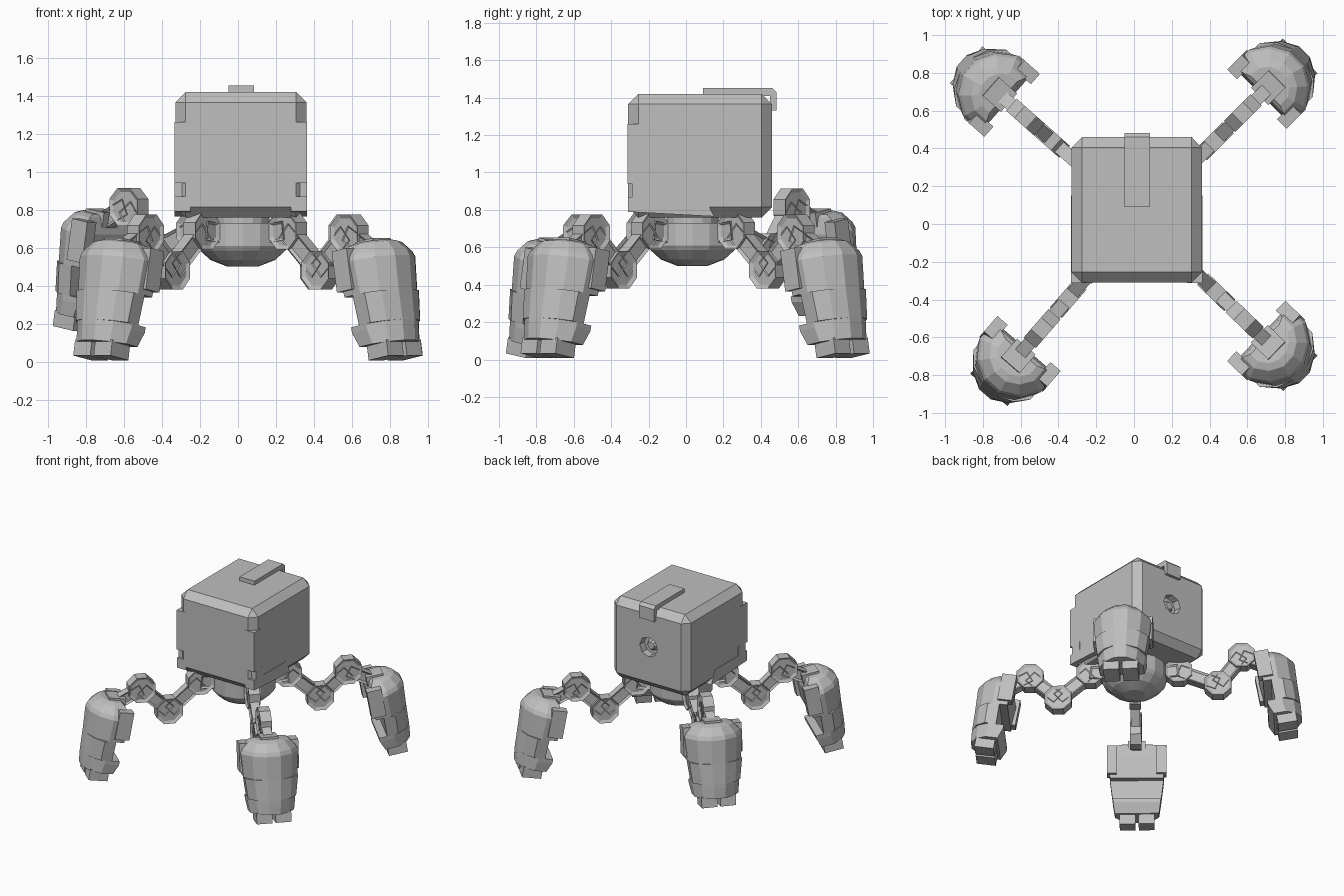
import bpy, bmesh
from math import radians, pi, atan2, hypot
from mathutils import Matrix, Vector

if "Cube" in bpy.data.objects:
    bpy.data.objects.remove(bpy.data.objects["Cube"], do_unlink=True)

grey = bpy.data.materials.new("plain_grey")
grey.use_nodes = True
shade = (0.52, 0.52, 0.52, 1)
grey.diffuse_color = shade
grey.node_tree.nodes["Principled BSDF"].inputs["Base Color"].default_value = shade

HUB = Matrix.Translation((0.025, 0.035, 0))


def finish(name, bm, matrix=Matrix()):
    bmesh.ops.remove_doubles(bm, verts=bm.verts, dist=0.0005)
    bmesh.ops.recalc_face_normals(bm, faces=bm.faces)
    mesh = bpy.data.meshes.new(name)
    bm.to_mesh(mesh)
    bm.free()
    mesh.materials.append(grey)
    obj = bpy.data.objects.new(name, mesh)
    obj.matrix_world = matrix
    bpy.context.collection.objects.link(obj)
    return obj


def box(name, lo, hi, matrix=Matrix(), bevel=0.0, recess=None):
    lo, hi = Vector(lo), Vector(hi)
    bm = bmesh.new()
    bmesh.ops.create_cube(bm, size=1)
    bmesh.ops.scale(bm, verts=bm.verts, vec=hi - lo)
    bmesh.ops.translate(bm, verts=bm.verts, vec=(lo + hi) / 2)
    if bevel:
        bmesh.ops.bevel(bm, geom=bm.edges[:], offset=bevel, segments=1, affect='EDGES')
    if recess:
        sink_sides(bm, recess)
    return finish(name, bm, matrix)


def sink_sides(bm, border):
    bm.normal_update()
    sides = [f for f in bm.faces if abs(f.normal.y) > 0.9]
    bmesh.ops.inset_individual(bm, faces=sides, thickness=border, depth=-0.012)


def disc(name, r, z, radius, width, matrix):
    # Octagonal joint lying across the leg, with sunken caps
    bm = bmesh.new()
    bmesh.ops.create_cone(bm, cap_ends=True, segments=8, radius1=radius, radius2=radius, depth=width)
    bmesh.ops.rotate(bm, verts=bm.verts, matrix=Matrix.Rotation(pi / 8, 3, 'Z'))
    bmesh.ops.rotate(bm, verts=bm.verts, matrix=Matrix.Rotation(pi / 2, 3, 'X'))
    bmesh.ops.translate(bm, verts=bm.verts, vec=(r, 0, z))
    sink_sides(bm, 0.022)
    return finish(name, bm, matrix)


def link(name, a, b, height, width, matrix):
    # Bar between two joints, with a groove on each side
    dx, dz = b[0] - a[0], b[1] - a[1]
    turn = Matrix.Translation((a[0], 0, a[1])) @ Matrix.Rotation(-atan2(dz, dx), 4, 'Y')
    return box(name, (0, -width / 2, -height / 2), (hypot(dx, dz), width / 2, height / 2),
               matrix @ turn, recess=0.02)


def loft(name, rings, matrix):
    bm = bmesh.new()
    loops = [[bm.verts.new(p) for p in ring] for ring in rings]
    n = len(loops[0])
    for low, high in zip(loops, loops[1:]):
        for i in range(n):
            bm.faces.new((low[i], low[(i + 1) % n], high[(i + 1) % n], high[i]))
    bm.faces.new(loops[0])
    bm.faces.new(loops[-1])
    return finish(name, bm, matrix)


def lathe(name, profile, sides, matrix):
    bm = bmesh.new()
    verts = [bm.verts.new((r, 0, z)) for r, z in profile]
    edges = [bm.edges.new(pair) for pair in zip(verts, verts[1:])]
    bmesh.ops.spin(bm, geom=verts + edges, axis=(0, 0, 1), cent=(0, 0, 0),
                   steps=sides, angle=2 * pi)
    return finish(name, bm, matrix)


# Body: chamfered box with a round port sunk into the back
body = box("body", (-0.33, -0.31, 0.76), (0.36, 0.46, 1.42), bevel=0.055)
port = Matrix.Translation((0.015, 0.46, 1.1)) @ Matrix.Rotation(pi / 2, 4, 'X')
cut = bmesh.new()
bmesh.ops.create_cone(cut, cap_ends=True, segments=8, radius1=0.08, radius2=0.08, depth=0.12)
cutter = finish("port_cutter", cut, port)
cutter.hide_render = True
hole = body.modifiers.new("port", 'BOOLEAN')
hole.operation = 'DIFFERENCE'
hole.solver = 'EXACT'
hole.object = cutter
bpy.context.view_layer.objects.active = body
bpy.ops.object.modifier_apply(modifier="port")
bpy.data.objects.remove(cutter, do_unlink=True)
lathe("port_core", [(0, -0.03), (0.03, -0.03), (0.05, -0.062)], 8,
      port @ Matrix.Rotation(pi, 4, 'X'))

# Corner guards and lower side skirts
for side, outer, inner in (("right", -0.333, -0.25), ("left", 0.363, 0.28)):
    x0, x1 = sorted((outer, inner))
    box(side + "_corner_guard", (x0, -0.313, 0.94), (x1, -0.22, 1.26))
    box(side + "_lower_corner", (x0, -0.29, 0.8), (x1, -0.2, 0.94))
    rings = [[(x, y, z) for y, z in ((-0.31, 0.79), (0.15, 0.765), (0.1, 0.87), (-0.31, 0.87))]
             for x in (x0, x1)]
    loft(side + "_skirt", rings, Matrix())

# Top hatch that folds over the back edge
hatch = [(0.09, 1.41), (0.09, 1.452), (0.46, 1.452), (0.483, 1.43), (0.483, 1.33),
         (0.45, 1.33), (0.45, 1.41)]
loft("top_hatch", [[(x, y, z) for y, z in hatch] for x in (-0.05, 0.085)], Matrix())

# Hub that carries the legs
lathe("hub", [(0, 0.78), (0.14, 0.78), (0.14, 0.73), (0.24, 0.73), (0.24, 0.61),
              (0.225, 0.585), (0.17, 0.535), (0.08, 0.5), (0, 0.5)], 16, HUB)


def foot_ring(w, near, far, half):
    # Flat inner wall and rounded outer wall
    span = far - near
    side = [(near, half), (near + span * 0.45, half), (near + span * 0.8, half * 0.7),
            (far, half * 0.25)]
    return [(u, t, w) for u, t in side] + [(u, -t, w) for u, t in reversed(side)]


def leg(name, angle, lift=0.0, reach=0.0):
    m = HUB @ Matrix.Rotation(radians(angle), 4, 'Z')
    hip = (0.33, 0.69)
    knee = (0.57 + lift * 0.35, 0.48 + lift * 0.6)
    ankle = (0.78 + lift * 0.13, 0.675 + lift * 0.9)
    ankle_out = (0.97 + reach, 0.57 + lift)
    for part, spot in (("hip", hip), ("knee", knee), ("ankle", ankle)):
        disc(f"{name}_{part}", *spot, 0.108, 0.085, m)
    link(name + "_hip_mount", (0.18, 0.67), hip, 0.1, 0.08, m)
    link(name + "_upper_link", hip, knee, 0.1, 0.07, m)
    link(name + "_lower_link", knee, ankle, 0.1, 0.07, m)
    link(name + "_foot_link", ankle, ankle_out, 0.09, 0.07, m)

    # Foot: stepped tapering shell leaning outwards
    f = m @ Matrix.Translation((0.87 + reach, 0, 0.55 + lift)) @ Matrix.Rotation(radians(-10), 4, 'Y')
    steps = [(0.06, 0.07, 0.2, 0.11), (0.045, 0.05, 0.24, 0.15), (-0.01, 0.03, 0.285, 0.2),
             (-0.04, 0.02, 0.295, 0.215), (-0.22, 0.03, 0.285, 0.2), (-0.22, 0.09, 0.285, 0.2),
             (-0.38, 0.09, 0.28, 0.18), (-0.38, 0.03, 0.28, 0.18), (-0.41, 0.03, 0.278, 0.178),
             (-0.49, 0.06, 0.27, 0.165)]
    loft(name + "_foot", [foot_ring(*s) for s in steps], f)
    box(name + "_foot_crest", (0.03, -0.065, -0.05), (0.16, 0.065, 0.075), f)
    for s, tag in ((-1, "a"), (1, "b")):
        t0, t1 = sorted((s * 0.15, s * 0.222))
        box(f"{name}_foot_prong_{tag}", (0, t0, -0.19), (0.11, t1, 0.03), f)
        t0, t1 = sorted((s * 0.012, s * 0.13))
        box(f"{name}_toe_{tag}", (0.08, t0, -0.565), (0.225, t1, -0.48), f)


leg("front_left_leg", -44)
leg("back_left_leg", 45, reach=0.02)
leg("back_right_leg", 138.5, lift=0.155, reach=0.03)
leg("front_right_leg", 229, reach=0.02)
